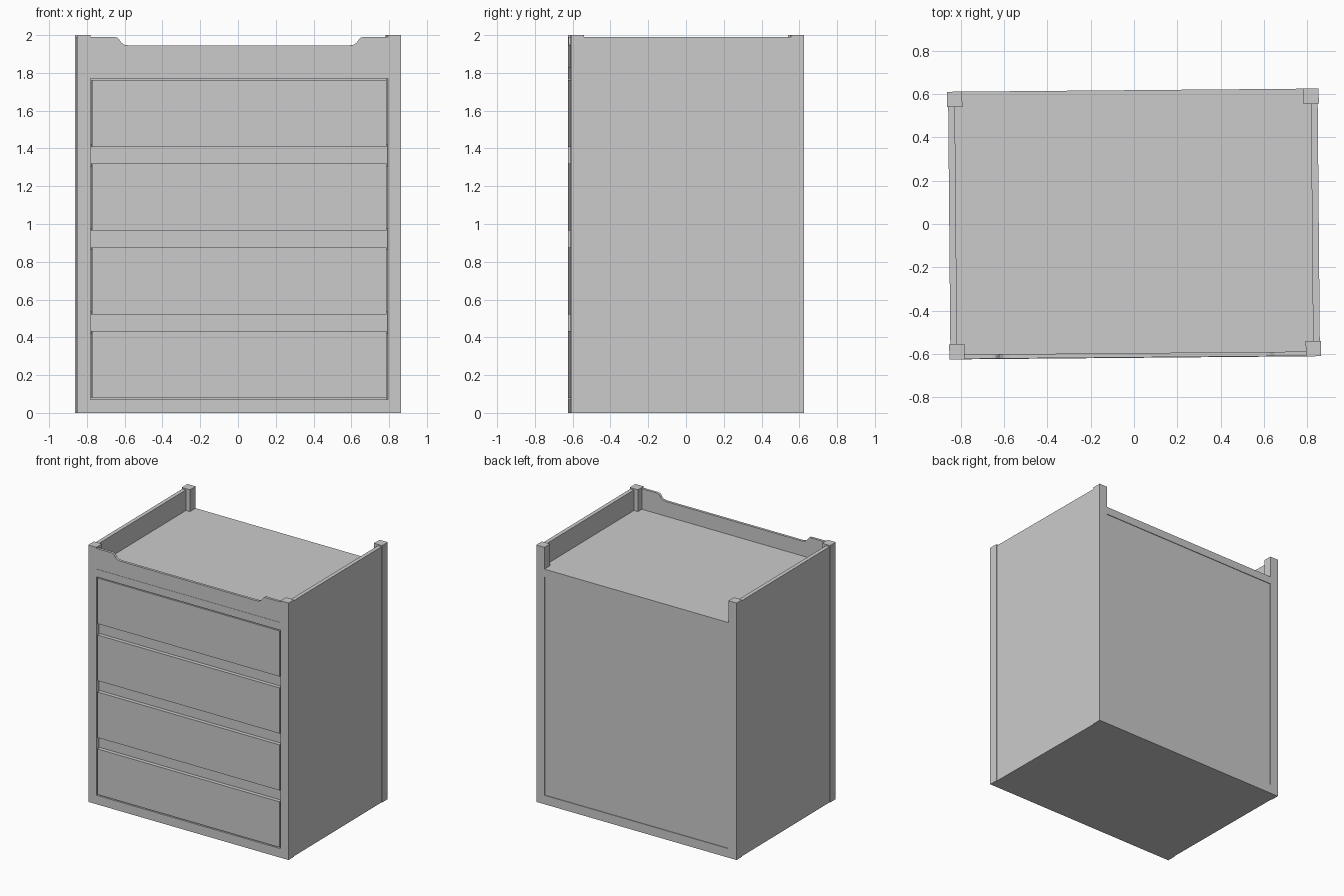
import bpy, bmesh, math

if "Cube" in bpy.data.objects:
    bpy.data.objects.remove(bpy.data.objects["Cube"])

HW, HD, POST = 0.8575, 0.6175, 0.07   # half width, half depth, post size
YAW = math.radians(0.5)               # the cabinet stands very slightly turned
IN = HW - POST                        # inner half width between posts


def finish(name, bm):
    bmesh.ops.recalc_face_normals(bm, faces=bm.faces)
    mesh = bpy.data.meshes.new(name)
    bm.to_mesh(mesh)
    bm.free()
    ob = bpy.data.objects.new(name, mesh)
    ob.rotation_euler.z = YAW
    bpy.context.collection.objects.link(ob)
    return ob


def box(name, x0, x1, y0, y1, z0, z1):
    bm = bmesh.new()
    bmesh.ops.create_cube(bm, size=1)
    for v in bm.verts:
        v.co = ((x0 + x1) / 2 + v.co.x * (x1 - x0),
                (y0 + y1) / 2 + v.co.y * (y1 - y0),
                (z0 + z1) / 2 + v.co.z * (z1 - z0))
    return finish(name, bm)


# Corner posts
for sx, nx in ((-1, "left"), (1, "right")):
    for sy, ny in ((-1, "front"), (1, "back")):
        xs = sorted((sx * HW, sx * IN))
        ys = sorted((sy * HD, sy * (HD - POST)))
        box(f"{ny}_{nx}_post", *xs, *ys, 0, 2)
    # Side panel, set in a little from the posts
    xs = sorted((sx * (HW - 0.005), sx * (HW - 0.036)))
    box(f"{nx}_side_panel", *xs, -HD + POST, HD - POST, 0, 1.99)

# Top and bottom boards: full depth between posts, wider between the side panels
for name, z0, z1 in (("bottom_board", 0, 0.07), ("top_board", 1.77, 1.83)):
    box(name, -IN, IN, -HD, HD, z0, z1)
    for s, n in ((-1, "left"), (1, "right")):
        xs = sorted((s * IN, s * (HW - 0.036)))
        box(f"{name}_{n}_edge", *xs, -HD + POST, HD - POST, z0, z1)

# Back panel
box("back_panel", -IN, IN, HD - 0.035, HD - 0.005, 0.07, 1.77)

# Drawer fronts and the recessed rails between them
PITCH, DH = 0.4433, 0.355
for i in range(4):
    z = 0.078 + i * PITCH
    box(f"drawer_front_{i + 1}", -IN + 0.008, IN - 0.008, -HD, -HD + 0.03, z, z + DH)
    box(f"drawer_body_{i + 1}", -IN + 0.02, IN - 0.02, -HD + 0.03, HD - 0.1, z + 0.02, z + DH - 0.02)
    if i < 3:
        box(f"drawer_rail_{i + 1}", -IN, IN, -HD + 0.03, -HD + 0.06,
            z + DH - 0.015, z + PITCH + 0.015)

# Front apron with a scooped top edge
half = [(0.58, 1.945), (0.607, 1.949), (0.623, 1.96), (0.635, 1.977),
        (0.645, 1.987), (0.66, 1.99), (IN, 1.99), (IN, 1.83)]
outline = half + [(-x, z) for x, z in reversed(half)]
bm = bmesh.new()
face = bm.faces.new([bm.verts.new((x, -HD + 0.002, z)) for x, z in outline])
ext = bmesh.ops.extrude_face_region(bm, geom=[face])
bmesh.ops.translate(bm, vec=(0, 0.02, 0),
                    verts=[g for g in ext["geom"] if isinstance(g, bmesh.types.BMVert)])
finish("front_apron", bm)
